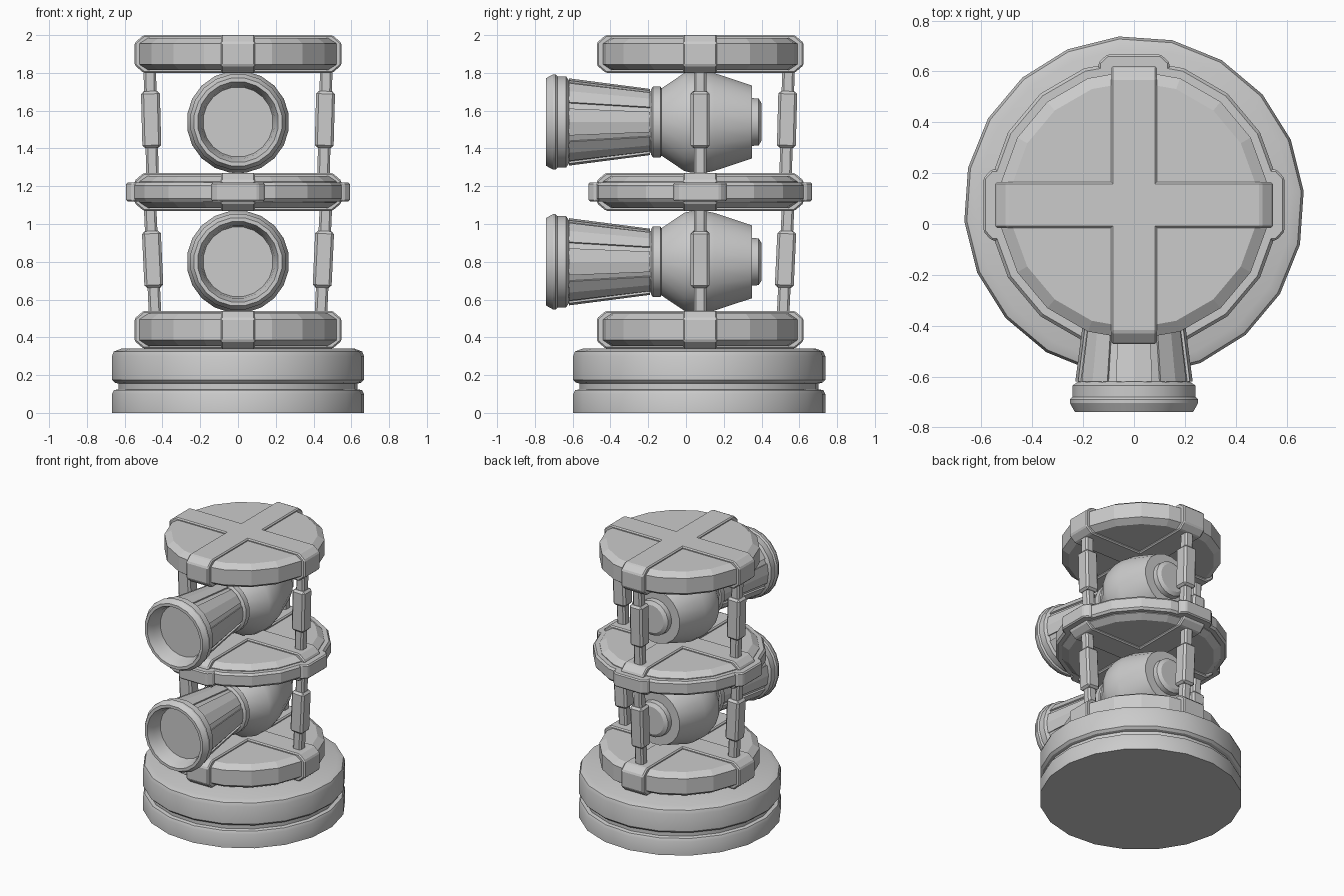
import bpy, bmesh, math
from mathutils import Matrix, Vector

if "Cube" in bpy.data.objects:
    bpy.data.objects.remove(bpy.data.objects["Cube"])

CY = 0.075  # y of the tower axis


def finish(bm, name, smooth=None, bevel=0):
    bmesh.ops.recalc_face_normals(bm, faces=bm.faces)
    me = bpy.data.meshes.new(name)
    bm.to_mesh(me)
    bm.free()
    ob = bpy.data.objects.new(name, me)
    bpy.context.collection.objects.link(ob)
    if bevel:
        m = ob.modifiers.new("bevel", 'BEVEL')
        m.width, m.segments, m.limit_method = bevel, 1, 'ANGLE'
    if smooth:
        bpy.ops.object.select_all(action='DESELECT')
        ob.select_set(True)
        bpy.context.view_layer.objects.active = ob
        bpy.ops.object.shade_smooth_by_angle(angle=math.radians(smooth))
    return ob


def lathe(name, profile, sides, mat, start=0, smooth=None):
    """Revolve (radius, height) points round local z, capping both ends."""
    bm = bmesh.new()
    rings = []
    for r, h in profile:
        angs = [math.radians(start) + 2 * math.pi * i / sides for i in range(sides)]
        rings.append([bm.verts.new(mat @ Vector((r * math.cos(a), r * math.sin(a), h))) for a in angs])
    for a, b in zip(rings, rings[1:]):
        for i in range(sides):
            j = (i + 1) % sides
            bm.faces.new((a[i], a[j], b[j], b[i]))
    bm.faces.new(rings[0])
    bm.faces.new(rings[-1])
    return finish(bm, name, smooth)


def prism(name, outline, depth, mat, bevel=0):
    """Extrude a local xy outline symmetrically along local z."""
    bm = bmesh.new()
    f = bm.faces.new([bm.verts.new((x, y, -depth / 2)) for x, y in outline])
    ext = bmesh.ops.extrude_face_region(bm, geom=[f])["geom"]
    bmesh.ops.translate(bm, vec=(0, 0, depth), verts=[v for v in ext if isinstance(v, bmesh.types.BMVert)])
    bm.transform(mat)
    return finish(bm, name, bevel=bevel)


def post(name, bottom, top, yaw):
    """Square rod with a thicker sleeve, leaning slightly."""
    b, t = Vector(bottom), Vector(top)
    lean = Vector((0, 0, 1)).rotation_difference(t - b).to_matrix().to_4x4()
    rot = lean @ Matrix.Rotation(yaw, 4, 'Z')

    def square(h):
        return [(-h, -h), (h, -h), (h, h), (-h, h)]
    mid = (b + t) / 2
    prism(name + "_rod", square(0.033), (t - b).length, Matrix.Translation(mid) @ rot, 0.012)
    prism(name + "_sleeve", square(0.05), 0.30, Matrix.Translation(mid + Vector((0, 0, 0.013))) @ rot, 0.014)


# Round base with groove
lathe("base", [(.67, 0), (.67, .10), (.66, .12), (.635, .125), (.635, .155), (.655, .16), (.67, .175),
               (.67, .30), (.66, .325), (.62, .34)], 20, Matrix.Translation((0, 0.07, 0)), 5, 28)

# Three round decks with wrap-over crossed straps
for name, z in (("lower_deck", .44), ("middle_deck", 1.17), ("top_deck", 1.90)):
    at = Matrix.Translation((0, CY, z))
    lathe(name, [(.485, -.085), (.53, -.055), (.53, .055), (.485, .085)], 18, at, 10)
    strap = [(-.50, -.10), (.50, -.10), (.547, -.06), (.547, .06), (.50, .10), (-.50, .10), (-.547, .06), (-.547, -.06)]
    for k in range(2):
        mat = at @ Matrix.Rotation(k * math.pi / 2, 4, 'Z') @ Matrix.Rotation(math.pi / 2, 4, 'X')
        prism(f"{name}_strap_{k + 1}", strap, 0.18, mat, 0.008)

# Belt round the middle deck with four clamp blocks
at = Matrix.Translation((0, CY, 1.17))
lathe("middle_belt", [(.52, -.05), (.56, -.05), (.572, -.035), (.572, .035), (.56, .05), (.52, .05)], 18, at, 10)
for k in range(4):
    prism(f"belt_clamp_{k + 1}", [(.50, -.14), (.56, -.14), (.592, -.105), (.592, .105), (.56, .14), (.50, .14)],
          0.10, at @ Matrix.Rotation(k * math.pi / 2, 4, 'Z'), 0.008)

# Posts at left, right and back on both levels
for level, z0, z1, r0, r1 in (("lower", .50, 1.10, .438, .466), ("upper", 1.24, 1.84, .452, .468)):
    for side, a in (("right", 0), ("back", math.pi / 2), ("left", math.pi)):
        c, s = math.cos(a), math.sin(a)
        post(f"{level}_{side}_post", (r0 * c, CY + r0 * s, z0), (r1 * c, CY + r1 * s, z1), a)

# Two forward-pointing cannons: local z runs towards the front (-y)
for name, z in (("lower_cannon", .80), ("upper_cannon", 1.54)):
    mat = Matrix.Translation((0, 0, z)) @ Matrix.Rotation(math.pi / 2, 4, 'X')
    lathe(name + "_body", [(.195, -.35), (.262, -.15), (.272, -.10), (.272, -.03), (.262, .01), (.18, .13)],
          20, mat, 9, 25)
    lathe(name + "_rear_cap", [(.10, -.40), (.125, -.385), (.13, -.33)], 20, mat, 9, 28)
    lathe(name + "_collar", [(.17, .125), (.19, .135), (.19, .175), (.175, .185)], 20, mat, 9, 28)
    lathe(name + "_barrel", [(.16, .15), (.165, .18), (.225, .63)], 16, mat, 11.25)
    lathe(name + "_muzzle", [(.14, .32), (.195, .69), (.215, .74), (.235, .74), (.255, .705), (.255, .69),
                             (.245, .68), (.245, .635), (.222, .62)], 20, mat, 9, 25)
    # raised panels along the tapered barrel
    for k in range(8):
        bm = bmesh.new()
        ends = []
        for r, h in ((.158, .19), (.214, .62)):
            ring = []
            for dr, angs in ((0, (-18, 0, 18)), (.017, (18, 0, -18))):
                for d in angs:
                    a = math.radians(45 * k + d)
                    ring.append(bm.verts.new(mat @ Vector(((r + dr) * math.cos(a), (r + dr) * math.sin(a), h))))
            ends.append(ring)
        for i in range(6):
            j = (i + 1) % 6
            bm.faces.new((ends[0][i], ends[0][j], ends[1][j], ends[1][i]))
        bm.faces.new(ends[0])
        bm.faces.new(ends[1])
        finish(bm, f"{name}_panel_{k + 1}")
